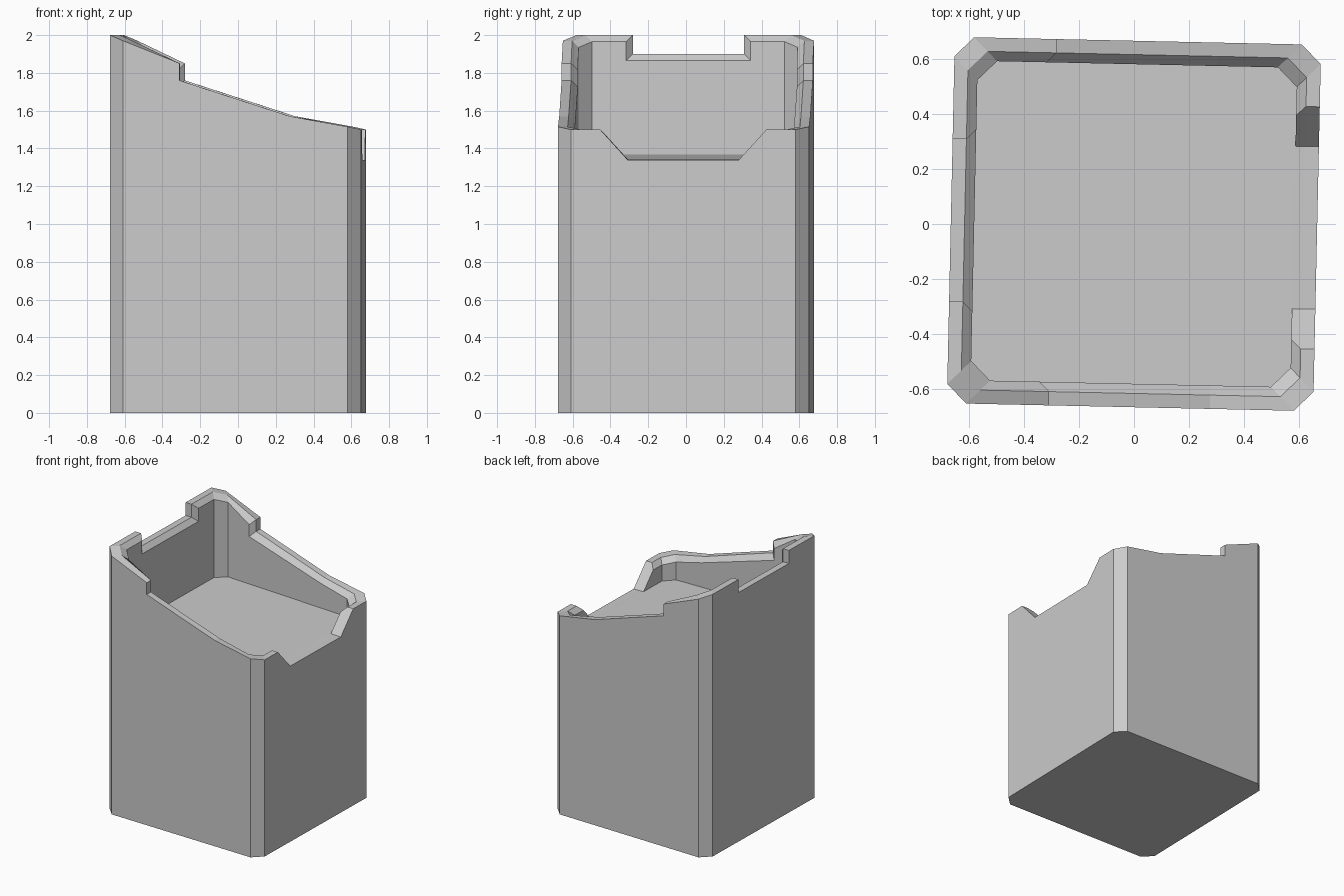
import bpy, bmesh, math
from mathutils import Matrix

if "Cube" in bpy.data.objects:
    bpy.data.objects.remove(bpy.data.objects["Cube"])

H, C = 0.665, 0.07          # half width, corner chamfer
K = H - C
LIP, BEVEL = 0.05, 0.085    # insets of flat rim and of inner wall

# Rim, half outline: x, y, z, then sideways shift of the inner bevel (x, y)
half = [
    (-H, 0.295, 1.90, 0, 0.035), (-H, 0.295, 2.00, 0, 0.035),     # rear notch
    (-H, K, 2.00, 0, 0), (-K, H, 1.97, 0, 0),                     # tall corner
    (-0.295, H, 1.85, -0.035, 0), (-0.295, H, 1.76, -0.035, 0),   # side step
    (0.29, H, 1.57, 0, 0), (K, H, 1.515, 0, 0),                   # sloping side
    (H, K, 1.50, 0, 0), (H, 0.44, 1.50, 0, -0.033),               # low corner
    (H, 0.295, 1.34, 0, 0),                                       # open notch
]
rim = half + [(x, -y, z, sx, -sy) for x, y, z, sx, sy in reversed(half)]


def inset(v, d):
    return math.copysign(abs(v) - d, v) if abs(v) > K - 0.001 else v


def floor_z(x):
    return 1.34 + (H - x) * 0.023


bm = bmesh.new()
rings = [[], [], [], [], []]
for x, y, z, sx, sy in rim:
    bx, by = inset(x, BEVEL) + sx, inset(y, BEVEL) + sy
    fz = floor_z(bx)
    points = [(x, y, 0), (x, y, z), (inset(x, LIP), inset(y, LIP), z),
              (bx, by, max(z - 0.035, fz)), (bx, by, fz)]
    for ring, p in zip(rings, points):
        ring.append(bm.verts.new(p))

# Outer wall, rim, bevel and inner wall
n = len(rim)
for a, b in zip(rings, rings[1:]):
    for i in range(n):
        j = (i + 1) % n
        bm.faces.new((a[i], a[j], b[j], b[i]))

# Underside and recessed floor
bm.faces.new(rings[0])
bm.faces.new(rings[-1])

bmesh.ops.remove_doubles(bm, verts=bm.verts, dist=0.0005)
bmesh.ops.dissolve_degenerate(bm, edges=bm.edges, dist=0.0001)
bmesh.ops.dissolve_limit(bm, angle_limit=0.01, verts=bm.verts, edges=bm.edges)
bmesh.ops.recalc_face_normals(bm, faces=bm.faces)
bm.transform(Matrix.Rotation(math.radians(-1.25), 4, 'Z'))

mesh = bpy.data.meshes.new("sloped_block")
bm.to_mesh(mesh)
bm.free()
bpy.context.collection.objects.link(bpy.data.objects.new("sloped_block", mesh))
